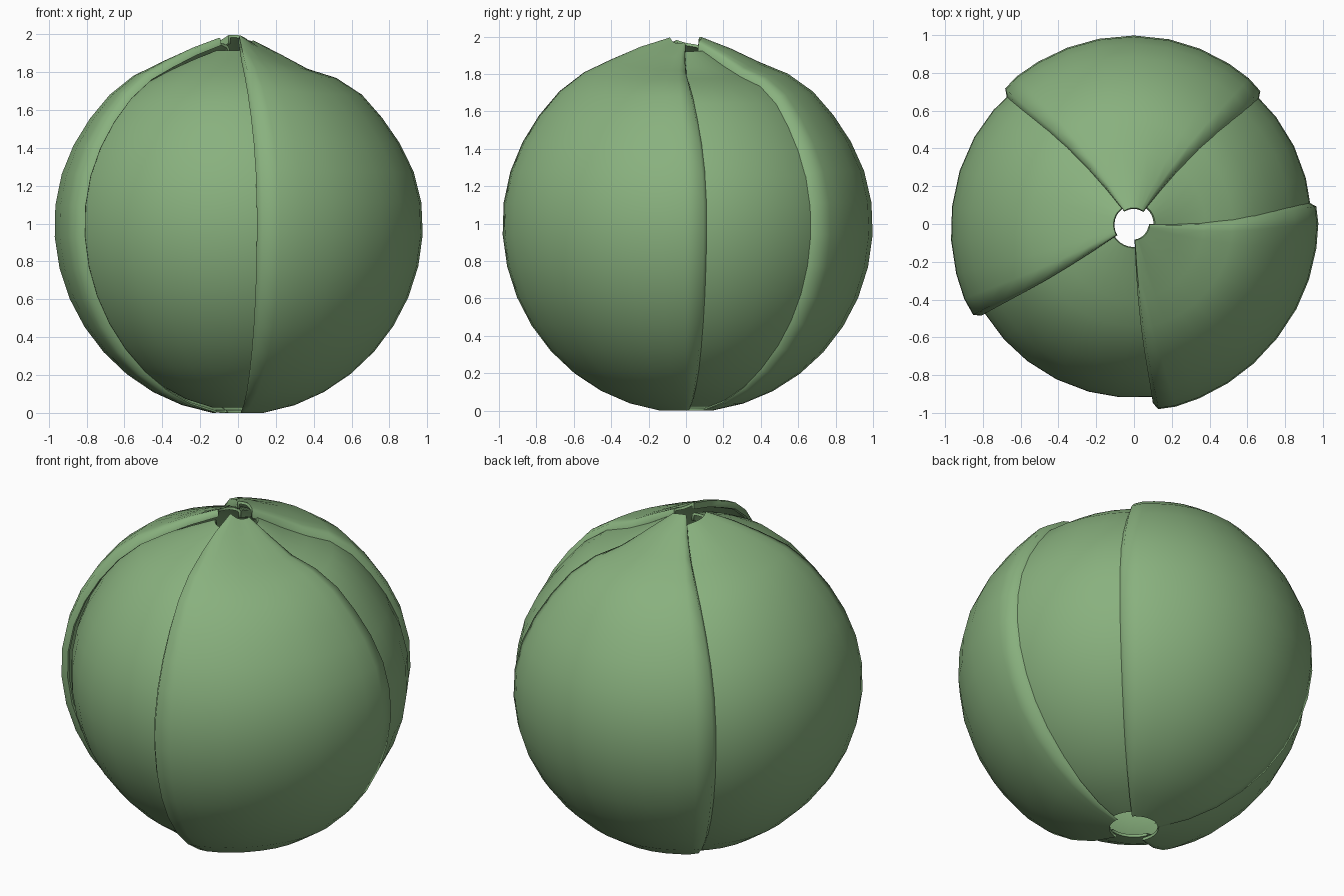
import bpy, bmesh, math

if "Cube" in bpy.data.objects:
    bpy.data.objects.remove(bpy.data.objects["Cube"])

green = bpy.data.materials.new("leaf_green")
green.diffuse_color = (0.25, 0.44, 0.21, 1)
green.use_nodes = True
green.node_tree.nodes["Principled BSDF"].inputs["Base Color"].default_value = green.diffuse_color

US = [0, 0.016, 0.075, 0.16, 0.27, 0.38, 0.5, 0.62, 0.73, 0.84, 0.925, 0.984, 1]
LIP = {0: 0.045, 0.016: 0.008, 0.984: 0.008, 1: 0.045}   # rolled side edges
ROWS = 17


def dent(th, a):
    """The shoulder below the tip is flattened, most on the right side."""
    t = math.degrees(th)
    d = (0.095 * math.exp(-((t - 22) / 14) ** 2)
         + 0.04 * math.exp(-((t - 52) / 20) ** 2))
    return d * (0.5 + 0.25 * math.cos(a) + 0.15 * math.sin(a)
                + 0.2 * math.cos(a) ** 2)


def petal(name, a0, a1, radii, shift0, shift1, top, bottom, zlow):
    """Curved shell from angle a0 to a1 (degrees), radii at start, middle, end;
    side edges shift by shift0/shift1 degrees towards the tip,
    zlow is the vertical radius at the stem end."""
    bm = bmesh.new()
    grid = []
    for j in range(ROWS + 1):
        th = math.radians(top + (bottom - top) * j / ROWS)
        c = math.cos(th)
        pull = max(0, c) ** 3
        low = max(0, -c) ** 3
        row = []
        for u in US:
            b0 = a0 + shift0 * pull
            b1 = a1 + shift1 * pull
            a = math.radians(b0 + (b1 - b0) * u)
            end = radii[0] if u < 0.5 else radii[2]
            r = radii[1] + (end - radii[1]) * abs(2 * u - 1) ** 1.5
            r -= LIP.get(u, 0) + dent(th, a)
            rz = r * 1.014 * (1 - low) + zlow * low
            row.append(bm.verts.new((r * math.sin(th) * math.cos(a),
                                     r * math.sin(th) * math.sin(a),
                                     max(0, 1 + rz * c))))
        grid.append(row)
    for j in range(ROWS):
        for i in range(len(US) - 1):
            bm.faces.new((grid[j][i], grid[j + 1][i],
                          grid[j + 1][i + 1], grid[j][i + 1]))
    me = bpy.data.meshes.new(name)
    bm.to_mesh(me)
    bm.free()
    me.materials.append(green)
    ob = bpy.data.objects.new(name, me)
    bpy.context.collection.objects.link(ob)
    s = ob.modifiers.new("thickness", 'SOLIDIFY')
    s.thickness = 0.015
    s.offset = -1
    bpy.ops.object.select_all(action='DESELECT')
    ob.select_set(True)
    bpy.context.view_layer.objects.active = ob
    bpy.ops.object.modifier_apply(modifier="thickness")
    bpy.ops.object.shade_smooth_by_angle(angle=math.radians(75))


# two outer petals
petal("outer_petal_front", -84, 7, (1.0, 0.972, 0.98), 4 - 8, -8, 5, 172, 1.01)
petal("outer_petal_back", 45, 135, (0.98, 1.0, 1.0), 7, -7, 5, 172, 1.01)
# half-tucked petal
petal("side_petal", 115, 211, (0.945, 0.968, 0.99), 0, 3, 6.5, 172, 1.01)
# two inner petals, tucked under their neighbours
petal("inner_petal_right", -20, 72, (0.94, 0.945, 0.94), 0, 0, 7, 171, 0.99)
petal("inner_petal_front", 196, 291, (0.925, 0.922, 0.925), 0, 0, 8, 171, 0.985)
